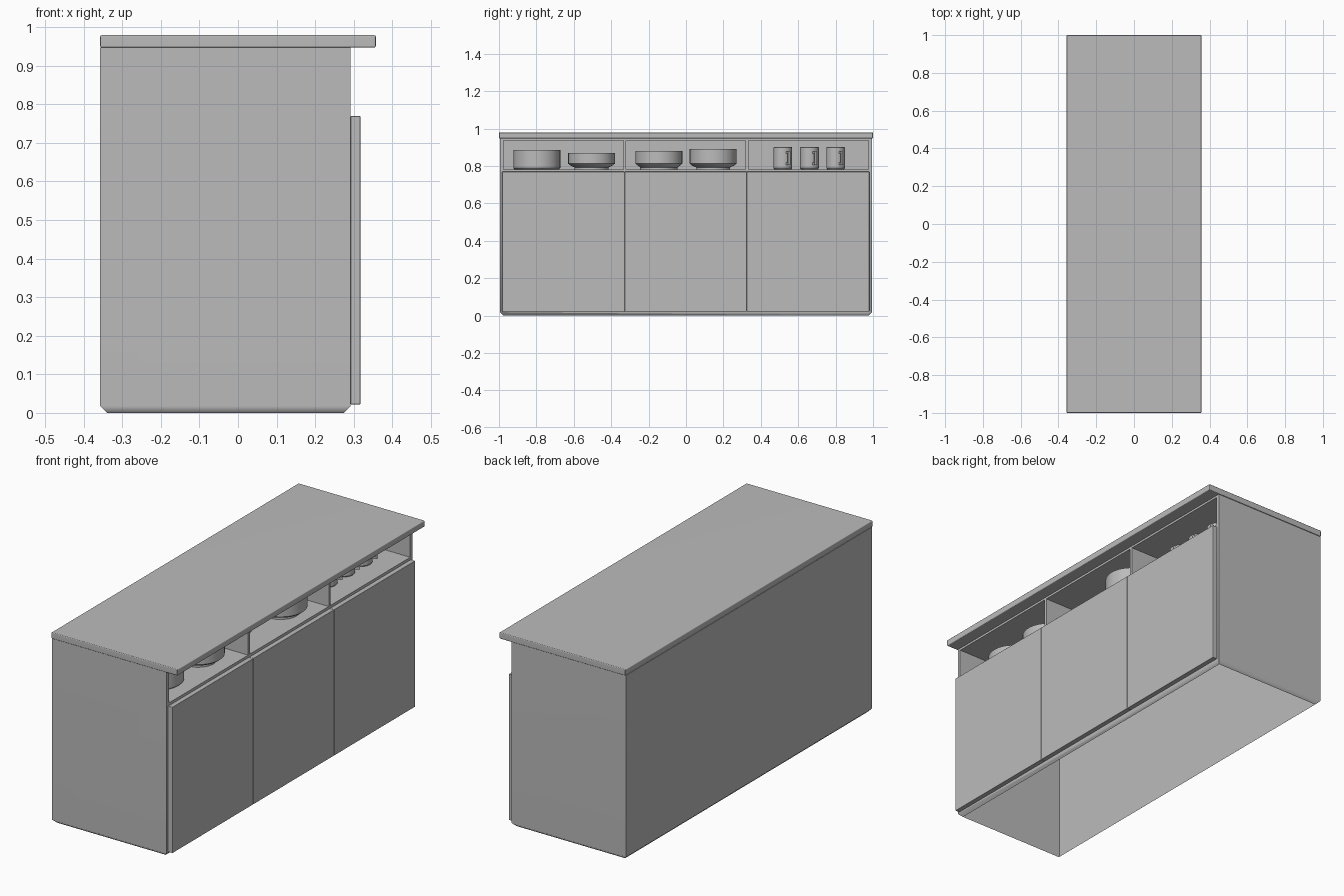
import bpy, bmesh
from math import radians
from mathutils import Vector, Matrix

cube = bpy.data.objects.get("Cube")
if cube:
    bpy.data.objects.remove(cube)

grey = bpy.data.materials.new("plain grey")
grey.use_nodes = True
grey.diffuse_color = (0.5, 0.5, 0.5, 1)
grey.node_tree.nodes["Principled BSDF"].inputs["Base Color"].default_value = (0.5, 0.5, 0.5, 1)


def add_object(name, bm, angle=35):
    mesh = bpy.data.meshes.new(name)
    bm.normal_update()
    bm.to_mesh(mesh)
    bm.free()
    mesh.materials.append(grey)
    obj = bpy.data.objects.new(name, mesh)
    bpy.context.collection.objects.link(obj)
    bpy.ops.object.select_all(action="DESELECT")
    obj.select_set(True)
    bpy.context.view_layer.objects.active = obj
    bpy.ops.object.shade_smooth_by_angle(angle=radians(angle))
    # Keeps large faces flat beside their bevels
    weighted = obj.modifiers.new("weighted normals", "WEIGHTED_NORMAL")
    weighted.keep_sharp = True
    return obj


def box_mesh(low, high):
    low, high = Vector(low), Vector(high)
    bm = bmesh.new()
    bmesh.ops.create_cube(bm, size=1)
    bmesh.ops.scale(bm, vec=high - low, verts=bm.verts)
    bmesh.ops.translate(bm, vec=(low + high) / 2, verts=bm.verts)
    return bm


def panel(name, low, high, edge):
    bm = box_mesh(low, high)
    bmesh.ops.bevel(bm, geom=bm.edges[:], offset=edge, segments=3, profile=0.5, affect="EDGES")
    add_object(name, bm)


def lathe(bm, profile, centre, steps=40):
    """Spin a closed-at-the-axis (radius, height) profile around centre."""
    verts = [bm.verts.new((r, 0, z)) for r, z in profile]
    edges = [bm.edges.new(pair) for pair in zip(verts, verts[1:])]
    bmesh.ops.spin(bm, geom=verts + edges, cent=(0, 0, 0), axis=(0, 0, 1),
                   angle=radians(360), steps=steps)
    bmesh.ops.remove_doubles(bm, verts=bm.verts, dist=0.0002)
    bmesh.ops.recalc_face_normals(bm, faces=bm.faces)
    bmesh.ops.translate(bm, vec=centre, verts=bm.verts)


# Cabinet carcass: open-bottomed shell with a chamfered foot
FACE, BACK, SHELF, RAIL, TOP = 0.292, -0.357, 0.782, 0.936, 0.947
bays = [(-0.976, -0.335), (-0.32, 0.317), (0.333, 0.976)]
bm = box_mesh((BACK, -0.994, 0), (FACE, 0.994, TOP))
foot = [e for e in bm.edges if all(v.co.z < 0.01 for v in e.verts)]
bmesh.ops.bevel(bm, geom=foot, offset=0.018, segments=1, affect="EDGES")
bm.normal_update()
underside = [f for f in bm.faces if f.normal.z < -0.99]
bmesh.ops.delete(bm, geom=underside, context="FACES_ONLY")

# Three open compartments pushed into the +x side
cuts = [((0, y, 0), (0, 1, 0)) for bay in bays for y in bay]
cuts += [((0, 0, z), (0, 0, 1)) for z in (SHELF, RAIL)]
for point, normal in cuts:
    front = [f for f in bm.faces if f.normal.x > 0.99]
    geom = front + list({e for f in front for e in f.edges}) + list({v for f in front for v in f.verts})
    bmesh.ops.bisect_plane(bm, geom=geom, plane_co=point, plane_no=normal, dist=0.0001)
openings = []
for f in bm.faces:
    c = f.calc_center_median()
    if f.normal.x > 0.99 and SHELF < c.z < RAIL and any(a < c.y < b for a, b in bays):
        openings.append(f)
for f in bmesh.ops.extrude_discrete_faces(bm, faces=openings)["faces"]:
    bmesh.ops.translate(bm, vec=(BACK + 0.015 - FACE, 0, 0), verts=f.verts)
add_object("cabinet_body", bm, angle=50)

# Worktop and doors
panel("worktop", (BACK, -1, TOP), (-BACK, 1, 0.979), 0.004)
for label, a, b in (("right", -0.983, -0.329), ("middle", -0.328, 0.325), ("left", 0.326, 0.98)):
    panel(label + "_door", (FACE, a, 0.022), (0.317, b, 0.769), 0.002)


# Cookware on the shelf: a deep pot and footed bowls, all hollow
def pot(name, x, y, r, h):
    bm = bmesh.new()
    lathe(bm, [(0, 0), (r - 0.006, 0), (r, 0.006), (r, h), (r - 0.008, h),
               (r - 0.008, 0.015), (0, 0.012)], (x, y, SHELF))
    add_object(name, bm)


def bowl(name, x, y, r, h, foot_r):
    bm = bmesh.new()
    lathe(bm, [(0, 0), (foot_r, 0), (foot_r, 0.01), (r - 0.012, 0.02), (r, 0.03), (r, h),
               (r - 0.008, h), (r - 0.01, 0.034), (foot_r, 0.022), (0, 0.018)], (x, y, SHELF))
    add_object(name, bm)


pot("deep_pot", 0.1, -0.797, 0.125, 0.103)
bowl("low_bowl", 0.126, -0.505, 0.125, 0.087, 0.09)
bowl("middle_bowl", 0.06, -0.145, 0.125, 0.098, 0.1)
bowl("tall_bowl", 0.14, 0.145, 0.125, 0.109, 0.09)

# Mugs with a bracket handle
for i, y in enumerate((0.518, 0.66, 0.8)):
    centre = (0.14, y, SHELF)
    bm = bmesh.new()
    r, h = 0.05, 0.12
    lathe(bm, [(0, 0), (r - 0.005, 0), (r, 0.006), (r, h - 0.004), (r - 0.003, h),
               (r - 0.006, h), (r - 0.006, 0.01), (0, 0.008)], centre, steps=28)
    add_object(f"mug_{i + 1}", bm)

    bm = bmesh.new()
    spots = [(0.058, 0.03, 0.028, 0.012), (0.058, 0.09, 0.028, 0.012), (0.07, 0.06, 0.007, 0.07)]
    for reach, z, length, height in spots:
        made = bmesh.ops.create_cube(bm, size=1)["verts"]
        bmesh.ops.scale(bm, vec=(length, 0.014, height), verts=made)
        bmesh.ops.translate(bm, vec=(reach, 0, z), verts=made)
    place = Matrix.Translation(centre) @ Matrix.Rotation(radians(28), 4, "Z")
    bmesh.ops.transform(bm, matrix=place, verts=bm.verts)
    add_object(f"mug_handle_{i + 1}", bm)
